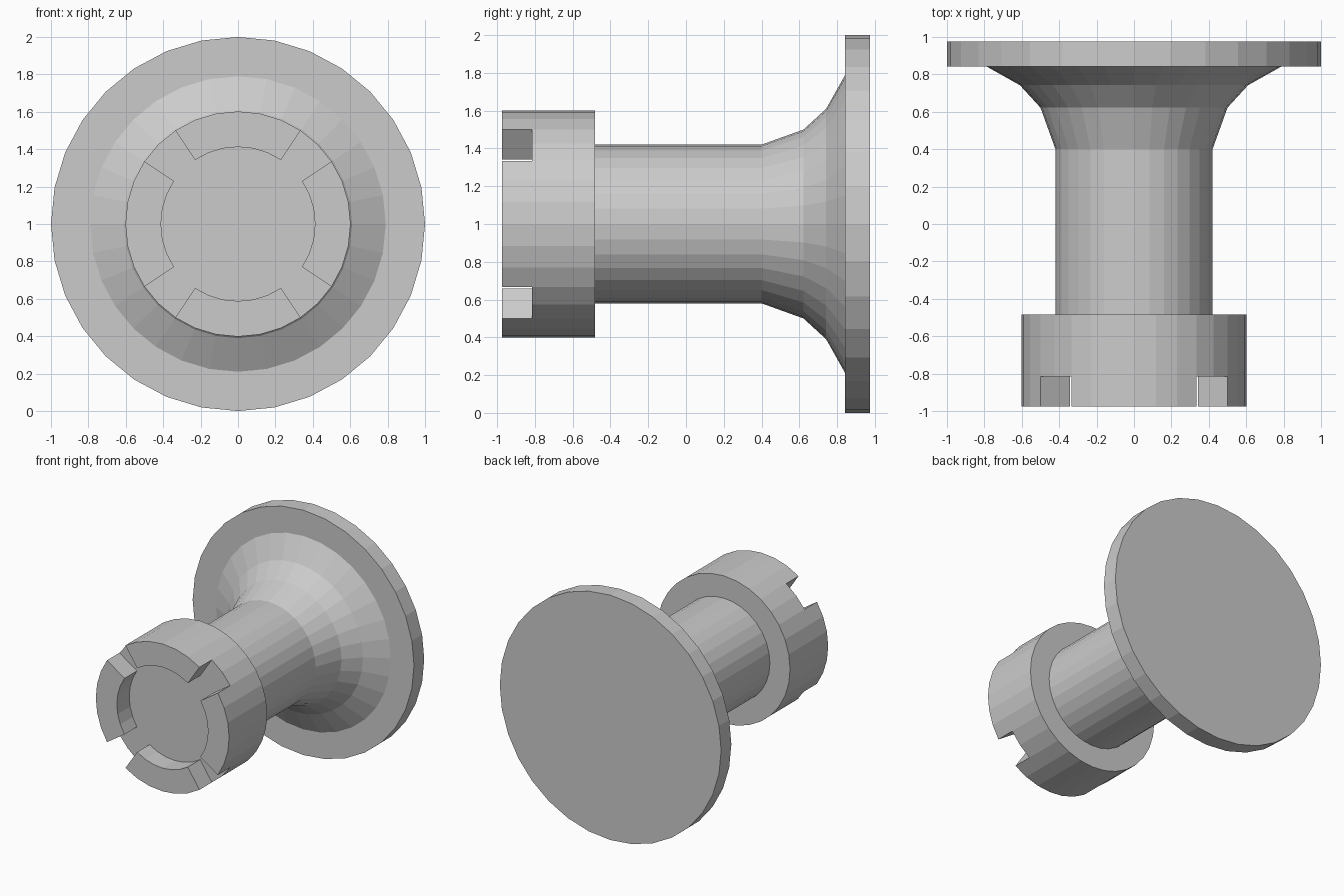
import bpy, bmesh, math

if "Cube" in bpy.data.objects:
    bpy.data.objects.remove(bpy.data.objects["Cube"])

SIDES = 32
FLOOR_Y, FRONT_Y = -0.815, -0.975

# (radius, y) profile, from the rear flange forward to the recessed front floor
profile = [
    (1.0, 0.975), (1.0, 0.843),                                # wide flange
    (0.79, 0.843), (0.61, 0.742), (0.50, 0.622), (0.42, 0.40),  # flare
    (0.42, -0.483),                                            # shaft
    (0.602, -0.483), (0.602, FLOOR_Y),                         # head collar
    (0.412, FLOOR_Y),                                          # floor inside the teeth
]


def ring(bm, r, y):
    step = 2 * math.pi / SIDES
    return [bm.verts.new((r * math.cos(i * step), y, 1 + r * math.sin(i * step)))
            for i in range(SIDES)]


bm = bmesh.new()
rings = [ring(bm, r, y) for r, y in profile]
bands = []
for a, b in zip(rings, rings[1:]):
    bands.append([bm.faces.new((a[i], a[(i + 1) % SIDES], b[(i + 1) % SIDES], b[i]))
                  for i in range(SIDES)])
bm.faces.new(rings[0])
bm.faces.new(rings[-1])
bmesh.ops.recalc_face_normals(bm, faces=bm.faces[:])

# four raised teeth: six segments each, separated by two-segment slots
teeth = [f for i, f in enumerate(bands[-1]) if i % 8 not in (3, 4)]
out = bmesh.ops.extrude_face_region(bm, geom=teeth)
for v in out["geom"]:
    if isinstance(v, bmesh.types.BMVert):
        v.co.y = FRONT_Y
bmesh.ops.delete(bm, geom=[f for f in teeth if f.is_valid], context="FACES_ONLY")
bmesh.ops.recalc_face_normals(bm, faces=bm.faces[:])

mesh = bpy.data.meshes.new("flanged_knob")
bm.to_mesh(mesh)
bm.free()
bpy.context.collection.objects.link(bpy.data.objects.new("flanged_knob", mesh))
